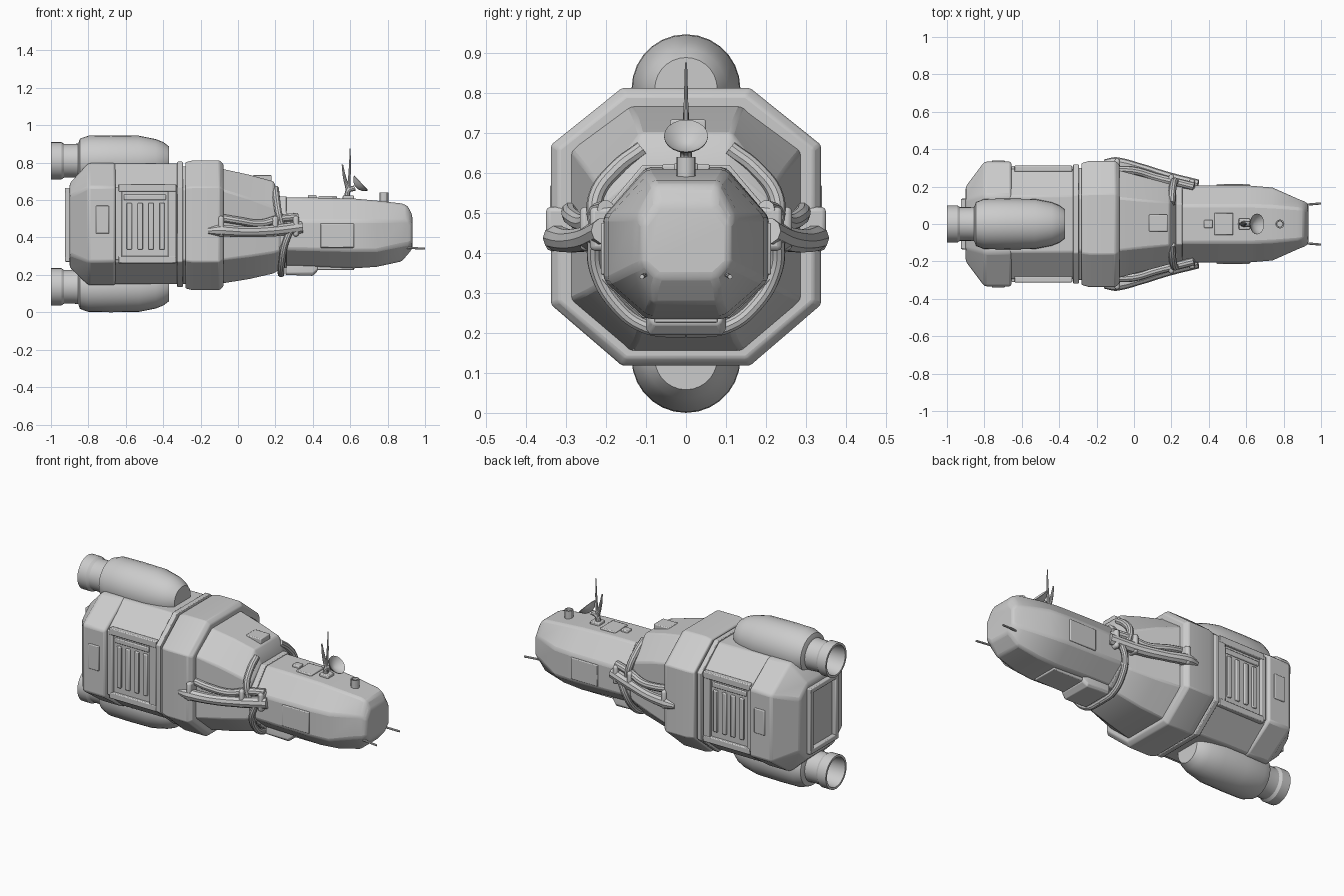
import bpy, bmesh, math
from mathutils import Matrix, Vector

if "Cube" in bpy.data.objects:
    bpy.data.objects.remove(bpy.data.objects["Cube"])


def finish(name, bm, bevel=0.0, mirror=False):
    bmesh.ops.recalc_face_normals(bm, faces=bm.faces)
    me = bpy.data.meshes.new(name)
    bm.to_mesh(me)
    bm.free()
    ob = bpy.data.objects.new(name, me)
    bpy.context.collection.objects.link(ob)
    if mirror:
        m = ob.modifiers.new("mirror", 'MIRROR')
        m.use_axis = (False, True, False)
    if bevel:
        b = ob.modifiers.new("bevel", 'BEVEL')
        b.width, b.segments, b.limit_method = bevel, 2, 'ANGLE'
        b.angle_limit = math.radians(25)
    return ob


def skin(bm, rings, caps=True):
    vs = [[bm.verts.new(p) for p in r] for r in rings]
    n = len(vs[0])
    for a, b in zip(vs, vs[1:]):
        for i in range(n):
            bm.faces.new((a[i], a[(i + 1) % n], b[(i + 1) % n], b[i]))
    if caps:
        bm.faces.new(vs[0])
        bm.faces.new(vs[-1])


def loft(name, sections, bevel=0.008):
    """Octagonal hull; section = x, flat half width, side half width, z bottom, low, up, top."""
    bm = bmesh.new()
    skin(bm, [[(x, a, t), (x, s, u), (x, s, l), (x, a, b), (x, -a, b), (x, -s, l), (x, -s, u), (x, -a, t)]
              for x, a, s, b, l, u, t in sections])
    return finish(name, bm, bevel)


def lathe(name, profile, mat, n=28):
    """Revolve (axial, radius) points around local x."""
    bm = bmesh.new()
    skin(bm, [[mat @ Vector((x, r * math.cos(k * math.tau / n), r * math.sin(k * math.tau / n)))
               for k in range(n)] for x, r in profile])
    return finish(name, bm)


def box(name, x, y, z, bevel=0.005, mirror=False):
    bm = bmesh.new()
    skin(bm, [[(x[0], q, p), (x[1], q, p), (x[1], q, w), (x[0], q, w)] for q in y for p, w in [z]])
    return finish(name, bm, bevel, mirror)


def pipe(name, pts, r, mirror=True, radii=None):
    cu = bpy.data.curves.new(name, 'CURVE')
    cu.dimensions, cu.bevel_depth, cu.bevel_resolution = '3D', r, 3
    cu.use_fill_caps, cu.resolution_u = True, 6
    sp = cu.splines.new('BEZIER')
    sp.bezier_points.add(len(pts) - 1)
    for i, (bp, p) in enumerate(zip(sp.bezier_points, pts)):
        bp.co = p
        bp.handle_left_type = bp.handle_right_type = 'AUTO'
        bp.radius = radii[i] if radii else 1
    ob = bpy.data.objects.new(name, cu)
    bpy.context.collection.objects.link(ob)
    bpy.ops.object.select_all(action='DESELECT')
    ob.select_set(True)
    bpy.context.view_layer.objects.active = ob
    bpy.ops.object.convert(target='MESH')
    if mirror:
        ob = bpy.context.object
        ob.modifiers.new("mirror", 'MIRROR').use_axis = (False, True, False)


# Main hull: stern block, cargo bay, collar, tapered neck, forward fuselage
loft("stern_block", [(-.90, .13, .20, .24, .31, .62, .69),
                     (-.80, .155, .333, .145, .27, .67, .797),
                     (-.655, .155, .333, .145, .27, .67, .797)], .012)
loft("cargo_bay", [(-.68, .15, .295, .15, .27, .67, .795), (-.315, .15, .295, .15, .27, .67, .795)])
loft("rear_band", [(-.325, .155, .318, .135, .27, .67, .805), (-.295, .155, .318, .135, .27, .67, .805)], .004)
loft("collar_core", [(-.32, .14, .30, .15, .28, .66, .78), (-.2, .14, .30, .15, .28, .66, .78)])
loft("collar", [(-.282, .155, .325, .128, .275, .665, .802), (-.24, .16, .337, .118, .27, .67, .812),
                (-.10, .16, .337, .118, .27, .67, .812), (-.078, .15, .318, .137, .28, .66, .793)], .006)
loft("neck", [(-.10, .14, .292, .152, .28, .66, .77), (.06, .125, .25, .178, .30, .61, .735),
              (.19, .115, .215, .208, .32, .56, .70), (.225, .10, .205, .23, .33, .53, .62)])
loft("fuselage", [(.15, .10, .205, .25, .34, .49, .615), (.40, .10, .207, .245, .335, .49, .613),
                  (.62, .10, .205, .235, .33, .49, .608), (.74, .095, .195, .243, .33, .49, .597),
                  (.875, .085, .135, .272, .36, .49, .582), (.908, .08, .122, .31, .365, .49, .568),
                  (.932, .07, .108, .34, .375, .47, .52)], .012)
loft("fuselage_band", [(.225, .108, .214, .237, .335, .495, .62), (.26, .108, .214, .237, .335, .495, .62)], .004)

# Side cargo panels: frame and vertical slats
for z0, z1 in ((.262, .30), (.645, .685)):
    box("panel_rail", (-.64, -.33), (.28, .312), (z0, z1), mirror=True)
for x0, x1 in ((-.655, -.62), (-.375, -.33)):
    box("panel_post", (x0, x1), (.28, .310), (.28, .67), mirror=True)
for i in range(4):
    x = -.595 + i * .058
    box("panel_slat", (x, x + .028), (.28, .306), (.335, .585), mirror=True)
box("panel_header", (-.61, -.385), (.28, .303), (.60, .63), mirror=True)

# Stern door frame and side hatches
for y in ((-.135, -.105), (.105, .135)):
    box("stern_door_post", (-.925, -.88), y, (.29, .645))
for z in ((.27, .30), (.635, .665)):
    box("stern_door_rail", (-.925, -.88), (-.135, .135), z)
box("stern_hatch", (-.76, -.69), (.30, .340), (.42, .57), mirror=True)

# Two engine pods with hollow nozzles
for tag, z in (("upper", .81), ("lower", .136)):
    m = Matrix.Translation((0, 0, z))
    lathe(tag + "_engine_pod", [(-.37, .078), (-.40, .10), (-.44, .116), (-.53, .134), (-.68, .136),
                                (-.80, .134), (-.845, .118), (-.855, .09)], m)
    lathe(tag + "_engine_nozzle", [(-.83, .09), (-.86, .092), (-.875, .09), (-.93, .09), (-.945, .1),
                                   (-1.0, .1), (-1.0, .087), (-.88, .078)], m)

# Side pipes from the collar along the neck, with hoops around the fuselage
pipe("main_pipe", [(-.16, .325, .435), (-.10, .325, .437), (.03, .295, .43), (.17, .25, .435), (.34, .205, .455)],
     .033, radii=[.6, 1, .9, .95, 1])
pipe("upper_pipe", [(-.09, .29, .505), (0, .285, .49), (.12, .25, .475), (.22, .225, .50), (.32, .20, .51)], .022)
pipe("rising_pipe", [(.23, .225, .47), (.215, .225, .54), (.205, .175, .61), (.20, .11, .66)], .02)
pipe("belly_pipe", [(.28, .23, .44), (.25, .225, .36), (.235, .175, .27), (.23, .10, .215), (.23, 0, .205)], .018)
for x, y in ((-.09, .32), (.20, .235), (.31, .21)):
    box("pipe_clamp", (x - .015, x + .015), (y - .06, y + .03), (.405, .515), .012, True)

# Belly box, keel strips, roof details and side plates
loft("belly_box", [(.255, .09, .10, .20, .21, .27, .30), (.40, .09, .10, .195, .21, .27, .30),
                   (.425, .08, .09, .22, .23, .27, .30)], .004)
box("belly_plate", (.42, .62), (-.08, .08), (.225, .27))
box("neck_roof_box", (.08, .18), (-.04, .05), (.69, .733))
box("roof_vent", (.375, .42), (-.022, .022), (.60, .627))
box("roof_plate", (.43, .53), (-.06, .06), (.60, .621))
box("fuselage_side_plate", (.44, .62), (.19, .213), (.345, .475), mirror=True)
lathe("roof_chimney", [(0, .024), (.05, .024), (.05, .018), (.04, .016)],
      Matrix.Translation((.78, 0, .59)) @ Matrix.Rotation(-math.pi / 2, 4, 'Y'), 12)

# Dish antenna with mast
box("dish_base", (.56, .62), (-.03, .03), (.59, .625))
pipe("dish_neck", [(.585, 0, .61), (.59, 0, .65), (.625, 0, .665)], .015, False)
lathe("dish", [(-.022, .012), (-.012, .034), (.012, .055), (.015, .055), (-.004, .034), (-.014, .008)],
      Matrix.Translation((.648, 0, .682)) @ Matrix.Rotation(-math.radians(43), 4, 'Y'), 20)
pipe("dish_mast", [(.59, 0, .64), (.597, 0, .75), (.60, 0, .875)], .009, False, [1.2, .7, .3])
pipe("dish_rear_arm", [(.59, 0, .65), (.57, 0, .72), (.558, 0, .79)], .01, False, [1.3, .9, .4])

# Nose probes
pipe("nose_probe", [(.87, .10, .345), (.94, .105, .343), (1.0, .11, .34)], .006, True)

# Smooth shading with sharp edges kept
bpy.ops.object.select_all(action='DESELECT')
for ob in bpy.context.scene.objects:
    if ob.type == 'MESH':
        ob.select_set(True)
        bpy.context.view_layer.objects.active = ob
bpy.ops.object.shade_smooth_by_angle(angle=math.radians(30))
